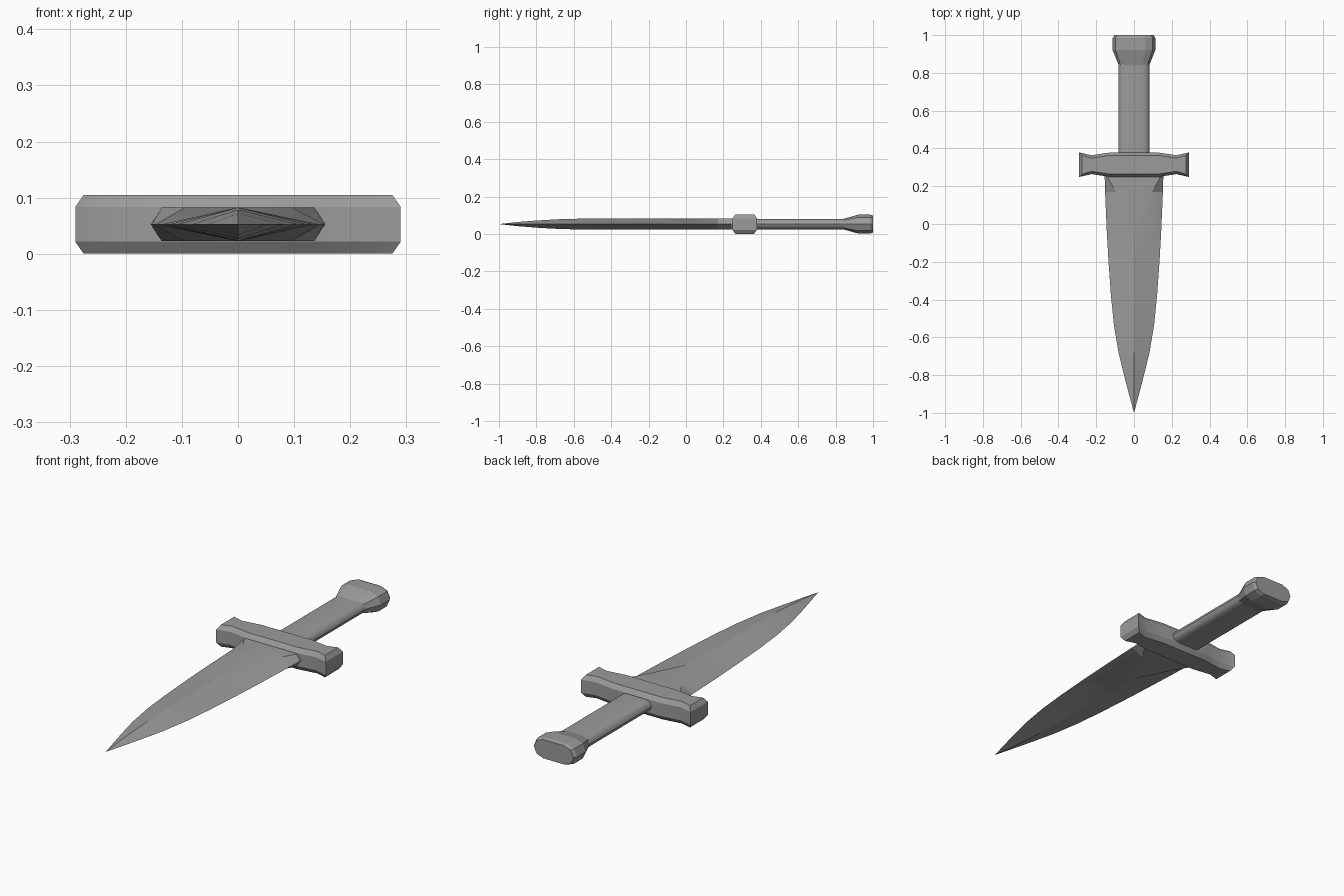
import bpy, bmesh, math

if "Cube" in bpy.data.objects:
    bpy.data.objects.remove(bpy.data.objects["Cube"])

ZC = 0.0525  # mid-plane height of the whole dagger

steel = bpy.data.materials.new("dark_grey")
steel.diffuse_color = (0.33, 0.33, 0.33, 1)
steel.use_nodes = True
steel.node_tree.nodes["Principled BSDF"].inputs["Base Color"].default_value = steel.diffuse_color


def make_object(name, bm, smooth=None):
    bmesh.ops.remove_doubles(bm, verts=bm.verts, dist=0.0003)
    bmesh.ops.recalc_face_normals(bm, faces=bm.faces)
    mesh = bpy.data.meshes.new(name)
    bm.to_mesh(mesh)
    bm.free()
    mesh.materials.append(steel)
    obj = bpy.data.objects.new(name, mesh)
    bpy.context.collection.objects.link(obj)
    if smooth:
        bpy.ops.object.select_all(action='DESELECT')
        obj.select_set(True)
        bpy.context.view_layer.objects.active = obj
        bpy.ops.object.shade_smooth_by_angle(angle=math.radians(smooth))
    return obj


def loft(name, rings, smooth=None):
    """Skin a list of equal-length closed rings and cap both ends."""
    bm = bmesh.new()
    loops = [[bm.verts.new(p) for p in ring] for ring in rings]
    n = len(loops[0])
    for a, b in zip(loops, loops[1:]):
        for i in range(n):
            j = (i + 1) % n
            bm.faces.new((a[i], a[j], b[j], b[i]))
    bm.faces.new(loops[0])
    bm.faces.new(loops[-1])
    return make_object(name, bm, smooth)


# Blade: six-sided at the guard, its flat narrowing to a diamond ridge
def blade_ring(y, w, h, flat):
    pts = [(w, 0), (flat, h), (-flat, h), (-w, 0), (-flat, -h), (flat, -h)]
    return [(x, y, ZC + z) for x, z in pts]


blade = [  # y, half width, half thickness, half flat
    (0.28, 0.156, 0.030, 0.136), (0.24, 0.155, 0.030, 0.136),
    (0.17, 0.153, 0.030, 0.095), (-0.02, 0.145, 0.030, 0),
    (-0.20, 0.135, 0.030, 0), (-0.38, 0.122, 0.030, 0),
    (-0.53, 0.107, 0.030, 0), (-0.68, 0.082, 0.026, 0),
    (-0.80, 0.053, 0.019, 0), (-0.90, 0.027, 0.011, 0),
    (-1.0, 0, 0, 0)]
loft("blade", [blade_ring(*s) for s in blade], 20)


# Handle: flattened round grip flaring into the pommel
def stadium(y, w, h, r, segs=6):
    ring = []
    for side, start in ((1, -90), (-1, 90)):
        for i in range(segs + 1):
            a = math.radians(start + 180 * i / segs)
            ring.append((side * (w - r) + r * math.cos(a), y,
                         ZC + h * math.sin(a)))
    return ring


loft("grip", [stadium(0.35, 0.082, 0.028, 0.035),
              stadium(0.85, 0.082, 0.028, 0.035)], 35)
loft("pommel", [stadium(y, w, h, r, 4) for y, w, h, r in (
    (0.84, 0.081, 0.028, 0.035), (0.92, 0.113, 0.050, 0.052),
    (0.985, 0.113, 0.050, 0.052), (1.0, 0.105, 0.045, 0.050))])

# Guard: waisted bar with flared ends and chamfered upper and lower rims
half = [(0.29, 0.065), (0.225, 0.050), (0.13, 0.064)]  # x, half depth
right = [(x, -d) for x, d in reversed(half)] + [(x, d) for x, d in half]
outline = right + [(-x, -y) for x, y in right]


def guard_ring(z, inset):
    return [(x - math.copysign(inset if abs(x) > 0.28 else 0, x),
             0.314 + y - math.copysign(inset, y), ZC + z)
            for x, y in outline]


loft("guard", [guard_ring(-ZC, 0.015), guard_ring(-0.031, 0),
               guard_ring(0.031, 0), guard_ring(ZC, 0.015)], 25)
